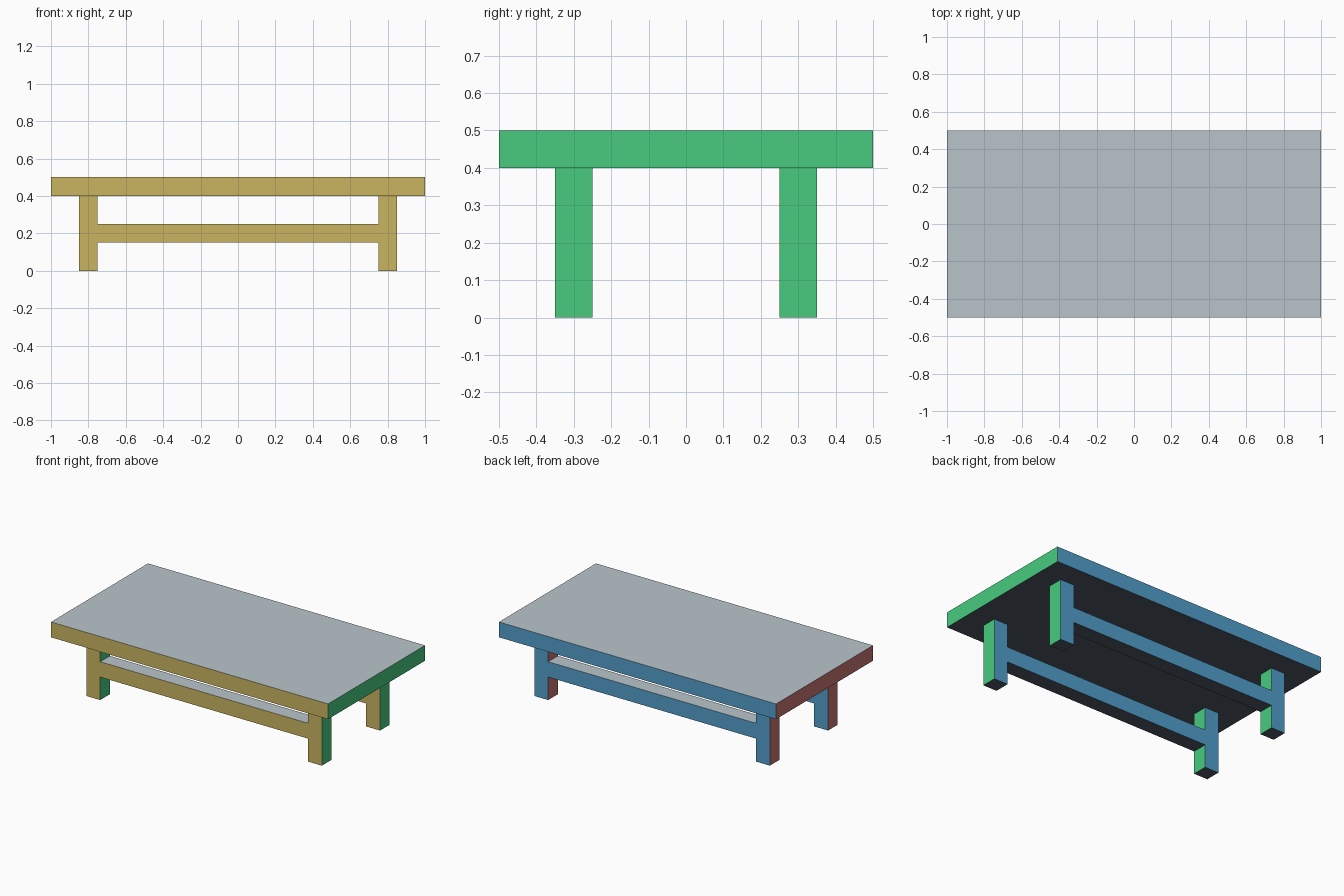
import bpy
import bmesh
from mathutils import Matrix, Vector

cube = bpy.data.objects.get("Cube")
if cube:
    bpy.data.objects.remove(cube, do_unlink=True)


def make_material(name, rgb):
    # Convert 8-bit display colour to linear
    linear = [((c / 255 + 0.055) / 1.055) ** 2.4 for c in rgb]
    mat = bpy.data.materials.new(name)
    mat.use_nodes = True
    mat.diffuse_color = (*linear, 1)
    bsdf = next(n for n in mat.node_tree.nodes if n.type == "BSDF_PRINCIPLED")
    bsdf.inputs["Base Color"].default_value = (*linear, 1)
    return mat


# One colour for each direction a face can look
SIDES = [
    (Vector((0, -1, 0)), make_material("gold_front", (202, 181, 96))),
    (Vector((0, 1, 0)), make_material("blue_back", (83, 159, 204))),
    (Vector((1, 0, 0)), make_material("green_left", (72, 203, 128))),
    (Vector((-1, 0, 0)), make_material("red_right", (198, 113, 113))),
    (Vector((0, 0, 1)), make_material("pale_grey_top", (185, 197, 202))),
    (Vector((0, 0, -1)), make_material("charcoal_underside", (78, 86, 100))),
]


def add_box(name, centre, size):
    bm = bmesh.new()
    bmesh.ops.create_cube(bm, size=1, matrix=Matrix.Diagonal((*size, 1)))
    bm.normal_update()
    for face in bm.faces:
        face.material_index = max(
            range(len(SIDES)), key=lambda i: face.normal.dot(SIDES[i][0]))
    mesh = bpy.data.meshes.new(name)
    bm.to_mesh(mesh)
    bm.free()
    for _, mat in SIDES:
        mesh.materials.append(mat)
    obj = bpy.data.objects.new(name, mesh)
    obj.location = centre
    bpy.context.collection.objects.link(obj)
    return obj


THICK = 0.1          # shared thickness of top, legs and stretchers
LEG_HEIGHT = 0.4
LEG_X, LEG_Y = 0.8, 0.3

# Table top
add_box("table_top", (0, 0, LEG_HEIGHT + THICK / 2), (2, 1, THICK))

# Legs, with a stretcher joining each long pair
for end, y in (("front", -LEG_Y), ("back", LEG_Y)):
    for side, x in (("left", LEG_X), ("right", -LEG_X)):
        add_box(f"{end}_{side}_leg", (x, y, LEG_HEIGHT / 2),
                (THICK, THICK, LEG_HEIGHT))
    add_box(f"{end}_stretcher", (0, y, LEG_HEIGHT / 2),
            (2 * LEG_X - THICK, THICK, THICK))
